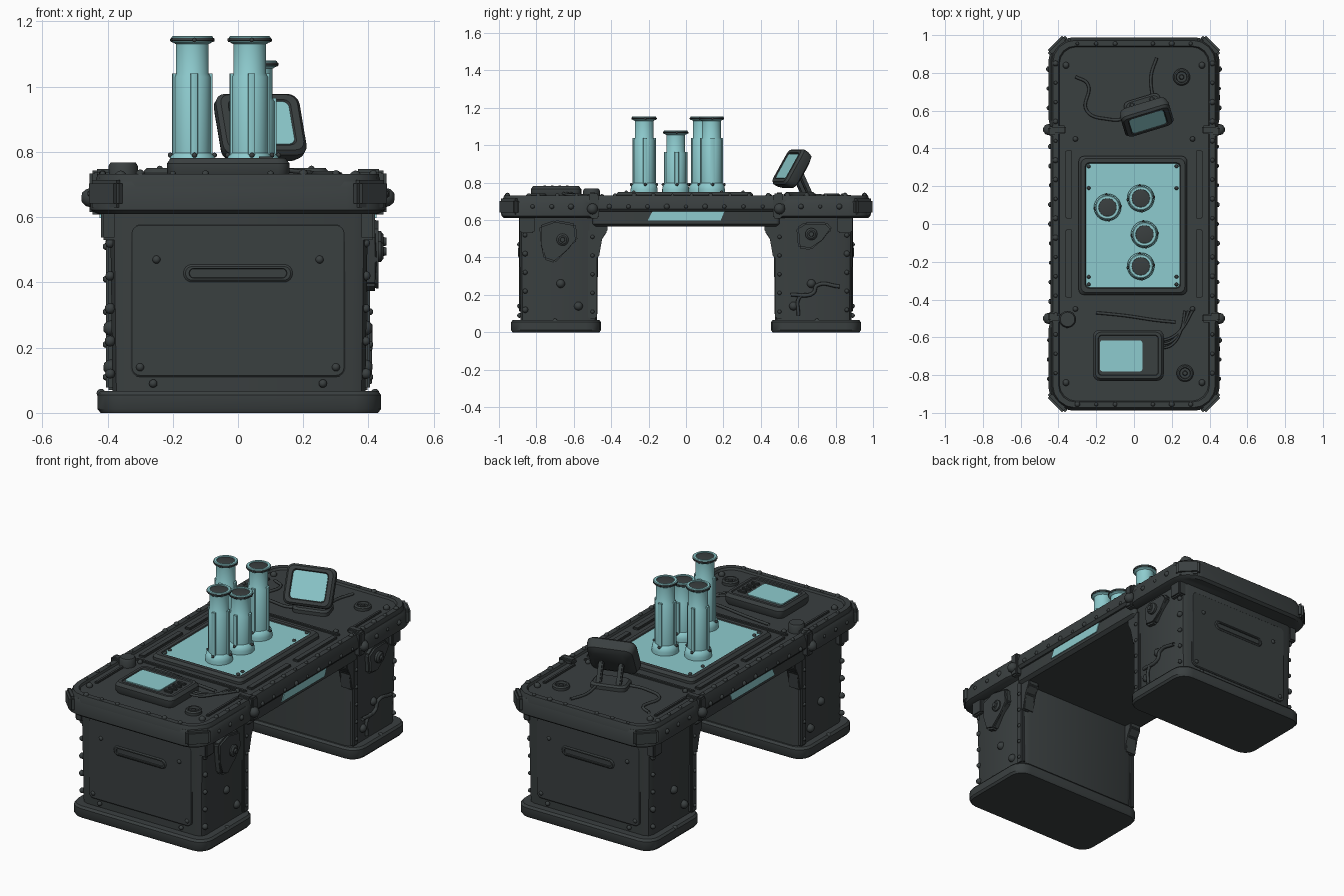
import bpy, bmesh, math, random
from mathutils import Matrix, Vector

random.seed(4)
T, R = Matrix.Translation, Matrix.Rotation


def colour(name, rgb):
    m = bpy.data.materials.new(name)
    m.diffuse_color = (*rgb, 1)
    return m


DARK = colour("dark_gunmetal", (0.042, 0.050, 0.051))
CYAN = colour("pale_cyan", (0.27, 0.60, 0.62))


def finish(bm, name, mat, mx=None):
    bmesh.ops.recalc_face_normals(bm, faces=bm.faces)
    if mx:
        bm.transform(mx)
    me = bpy.data.meshes.new(name)
    bm.to_mesh(me)
    bm.free()
    me.materials.append(mat)
    ob = bpy.data.objects.new(name, me)
    bpy.context.collection.objects.link(ob)
    return ob


def skin(bm, rings):
    for a, b in zip(rings, rings[1:]):
        for i in range(len(a)):
            j = (i + 1) % len(a)
            bm.faces.new((a[i], a[j], b[j], b[i]))
    bm.faces.new(rings[0])
    bm.faces.new(rings[-1])


def loft(name, rings, mat=DARK, mx=None, seg=4):
    """Stack of rounded rectangles (width, depth, corner radius, z)."""
    bm = bmesh.new()
    loops = []
    for w, d, r, z in rings:
        loop = []
        for k, (sx, sy) in enumerate(((1, 1), (-1, 1), (-1, -1), (1, -1))):
            for i in range(seg + 1):
                a = math.pi / 2 * (k + i / seg)
                loop.append(bm.verts.new((sx * (w / 2 - r) + r * math.cos(a),
                                          sy * (d / 2 - r) + r * math.sin(a), z)))
        loops.append(loop)
    skin(bm, loops)
    return finish(bm, name, mat, mx)


def plate(name, pts, x0, x1, mat=DARK, bevel=0.0):
    """Polygon in (y, z) extruded along x."""
    bm = bmesh.new()
    skin(bm, [[bm.verts.new((x, y, z)) for y, z in pts] for x in (x0, x1)])
    if bevel:
        bmesh.ops.bevel(bm, geom=bm.edges[:], offset=bevel, segments=2, affect='EDGES')
    return finish(bm, name, mat)


def box(name, loc, size, bevel=0.008, mx=None):
    bm = bmesh.new()
    bmesh.ops.create_cube(bm, size=1, matrix=Matrix.Diagonal((*size, 1)))
    bmesh.ops.bevel(bm, geom=bm.edges[:], offset=bevel, segments=2, affect='EDGES')
    return finish(bm, name, DARK, T(loc) @ (mx or Matrix()))


def lathe(name, profile, mat, mx, n=32):
    bm = bmesh.new()
    skin(bm, [[bm.verts.new((r * math.cos(i * math.tau / n), r * math.sin(i * math.tau / n), z))
               for i in range(n)] for r, z in profile])
    return finish(bm, name, mat, mx)


def rivets(name, spots):
    bm = bmesh.new()
    for x, y, z, r in spots:
        bmesh.ops.create_icosphere(bm, subdivisions=2, radius=r, matrix=T((x, y, z)))
    return finish(bm, name, DARK)


def cable(name, pts, r=0.008):
    cu = bpy.data.curves.new(name, 'CURVE')
    cu.dimensions, cu.bevel_depth, cu.bevel_resolution = '3D', r, 2
    sp = cu.splines.new('BEZIER')
    sp.bezier_points.add(len(pts) - 1)
    for bp, p in zip(sp.bezier_points, pts):
        bp.co = p
        bp.handle_left_type = bp.handle_right_type = 'AUTO'
    cu.materials.append(DARK)
    bpy.context.collection.objects.link(bpy.data.objects.new(name, cu))


# Table top with raised rim, and apron between the legs
loft("table_top", [(0.86, 1.94, 0.12, 0.645), (0.885, 1.97, 0.13, 0.66), (0.885, 1.97, 0.13, 0.695),
                   (0.86, 1.945, 0.12, 0.732), (0.80, 1.885, 0.09, 0.732), (0.79, 1.875, 0.09, 0.72)])
loft("apron", [(0.80, 1.0, 0.02, 0.565), (0.84, 1.0, 0.02, 0.58), (0.84, 1.0, 0.02, 0.70)])

# Legs, one at each end
HANDLE = [(0.335, 0.055, 0.027, -0.01), (0.335, 0.055, 0.027, 0.008), (0.322, 0.042, 0.02, 0.013),
          (0.30, 0.03, 0.014, 0.013), (0.295, 0.025, 0.012, 0.002)]
for s, end in ((-1, "front"), (1, "back")):
    turn = R(0 if s < 0 else math.pi, 4, 'Z')
    loft(end + "_end_cap", [(0.86, 0.52, 0.10, 0.61), (0.905, 0.55, 0.12, 0.622),
                            (0.905, 0.55, 0.12, 0.69), (0.88, 0.53, 0.11, 0.71)], mx=T((0, s * 0.712, 0)))
    loft(end + "_foot", [(0.85, 0.465, 0.07, 0), (0.87, 0.48, 0.08, 0.012),
                         (0.87, 0.48, 0.08, 0.055), (0.85, 0.46, 0.07, 0.067)], mx=T((0.004, s * 0.695, 0)))
    loft(end + "_leg", [(0.775, 0.41, 0.04, 0.06), (0.79, 0.425, 0.04, 0.62)],
         mx=T((0.003, s * 0.68, 0)), seg=2)
    face = turn @ T((0, -0.886, 0.428)) @ R(math.pi / 2, 4, 'X')
    loft(end + "_leg_handle", HANDLE, mx=face)
    loft(end + "_leg_panel", [(0.66, 0.47, 0.03, -0.01), (0.66, 0.47, 0.03, 0.003), (0.65, 0.46, 0.025, 0.007)],
         mx=turn @ T((0, -0.886, 0.345)) @ R(math.pi / 2, 4, 'X'))
    for sx in (-1, 1):
        side = end + ("_left" if sx < 0 else "_right")
        # Corner brackets, knee gussets and clamps
        box(side + "_corner_bracket", (sx * 0.395, s * 0.85, 0.575), (0.05, 0.08, 0.09))
        box(side + "_leg_edge_bar", (sx * 0.39, s * 0.50, 0.33), (0.03, 0.05, 0.52))
        plate(side + "_gusset", [(s * 0.42, 0.59), (s * 0.42, 0.54), (s * 0.455, 0.50),
                                 (s * 0.465, 0.40), (s * 0.50, 0.40), (s * 0.50, 0.59)],
              sx * 0.33, sx * 0.402, bevel=0.006)
        box(side + "_clamp", (sx * 0.432, s * 0.49, 0.675), (0.045, 0.05, 0.135))
        box(side + "_clamp_top", (sx * 0.40, s * 0.50, 0.732), (0.08, 0.045, 0.03))
        # Angled corner guard on the table edge
        box(side + "_corner_guard", (sx * 0.405, s * 0.945, 0.672), (0.13, 0.04, 0.085), 0.012,
            R(-sx * s * math.pi / 4, 4, 'Z'))

# Glowing side windows in the apron
for sx, side in ((-1, "left"), (1, "right")):
    plate(side + "_window", [(-0.205, 0.597), (0.185, 0.597), (0.205, 0.645), (-0.18, 0.645)],
          sx * 0.418, sx * 0.425, CYAN)

# Central display in its bezel
mid = T((-0.006, -0.008, 0))
loft("display_bezel", [(0.575, 0.735, 0.03, 0.71), (0.575, 0.735, 0.03, 0.735), (0.55, 0.71, 0.03, 0.75),
                       (0.505, 0.665, 0.02, 0.75), (0.497, 0.657, 0.02, 0.742)], mx=mid)
loft("display_screen", [(0.495, 0.655, 0.02, 0.74), (0.495, 0.655, 0.02, 0.746)], CYAN, mid)
rivets("display_corner_studs", [(x, y, 0.748, 0.01) for x in (-0.24, 0.225) for y in (-0.32, -0.28, 0.19, 0.305)])

# Open tubes with ribs, rim ring and small studs
for n, (x, y, h) in enumerate(((-0.14, 0.088, 1.155), (0.036, 0.136, 1.155),
                               (0.056, -0.055, 1.08), (0.036, -0.224, 1.155)), 1):
    at = T((x, y, 0))
    rib = h - 0.115
    lathe(f"tube_{n}", [(0.072, 0.742), (0.072, 0.765), (0.068, 0.785), (0.056, 0.797), (0.056, rib - 0.01),
                        (0.05, rib), (0.05, h - 0.025), (0.062, h - 0.018), (0.064, h - 0.003), (0.06, h),
                        (0.048, h), (0.043, h - 0.02), (0.043, 0.78)], CYAN, at)
    lathe(f"tube_{n}_rim_ring", [(0.06, h - 0.017), (0.0655, h - 0.013), (0.0655, h - 0.006), (0.06, h - 0.004)],
          DARK, at)
    studs = []
    for k in range(4):
        a = k * math.pi / 2 + 0.1
        c, s = math.cos(a), math.sin(a)
        spin = at @ R(a, 4, 'Z')
        loft(f"tube_{n}_rib_{k + 1}", [(0.012, 0.022, 0.004, 0.79), (0.012, 0.022, 0.004, rib)], CYAN,
             spin @ T((0.056, 0, 0)), 2)
        studs += [(x + 0.068 * c, y + 0.068 * s, 0.79, 0.008), (x + 0.062 * c, y + 0.062 * s, h - 0.012, 0.007)]
    rivets(f"tube_{n}_studs", studs)

# Tablet with screen and buttons
tab = T((-0.03, -0.695, 0))
loft("tablet_body", [(0.35, 0.25, 0.03, 0.715), (0.375, 0.27, 0.035, 0.735), (0.375, 0.27, 0.035, 0.765),
                     (0.35, 0.245, 0.03, 0.782), (0.32, 0.215, 0.02, 0.782), (0.315, 0.21, 0.02, 0.776)], mx=tab)
loft("tablet_screen", [(0.225, 0.165, 0.015, 0.775), (0.225, 0.165, 0.015, 0.782)], CYAN, T((-0.068, -0.698, 0)))
for i in range(4):
    box(f"tablet_button_{i + 1}", (0.085, -0.635 - 0.04 * i, 0.778), (0.05, 0.022, 0.016), 0.004)

# Tilted monitor on a small stand
swivel = T((0.065, 0.57, 0)) @ R(math.radians(17), 4, 'Z')
tilt = swivel @ T((0, 0, 0.872)) @ R(math.radians(60), 4, 'X')
loft("monitor_case", [(0.20, 0.15, 0.03, -0.040), (0.25, 0.20, 0.035, -0.028), (0.268, 0.216, 0.035, 0.0),
                      (0.268, 0.216, 0.035, 0.025), (0.245, 0.195, 0.03, 0.038), (0.20, 0.16, 0.02, 0.038),
                      (0.192, 0.152, 0.02, 0.031)], mx=tilt)
loft("monitor_screen", [(0.19, 0.15, 0.02, 0.029), (0.19, 0.15, 0.02, 0.035)], CYAN, tilt)
loft("monitor_foot", [(0.20, 0.13, 0.03, 0.715), (0.20, 0.13, 0.03, 0.74), (0.18, 0.11, 0.03, 0.75)],
     mx=swivel @ T((0, 0.04, 0)))
for i, x in enumerate((-0.055, 0.055), 1):
    box(f"monitor_arm_{i}", (0, 0, 0), (0.028, 0.028, 0.13), 0.006)
    bpy.context.collection.objects[f"monitor_arm_{i}"].matrix_world = \
        swivel @ T((x, 0.055, 0.79)) @ R(math.radians(25), 4, 'X')

# Round dials and knob on the top
lathe("round_knob", [(0.045, 0.715), (0.045, 0.757), (0.038, 0.768)], DARK, T((-0.352, -0.505, 0)))
for name, x, y in (("back_dial", 0.252, 0.778), ("front_dial", 0.27, -0.79)):
    lathe(name, [(0.045, 0.715), (0.045, 0.735), (0.038, 0.742), (0.03, 0.742), (0.027, 0.73),
                 (0.014, 0.73), (0.010, 0.738)], DARK, T((x, y, 0)))

# Cables and raised seams on the top
for i in range(3):
    cable(f"tablet_cable_{i + 1}", [(0.14, -0.66 + 0.02 * i, 0.745), (0.20, -0.64 + 0.02 * i, 0.738),
                                    (0.25, -0.56, 0.732), (0.27 + 0.02 * i, -0.46, 0.726)], 0.007)
cable("left_cable", [(-0.20, -0.47, 0.727), (-0.05, -0.485, 0.727), (0.12, -0.51, 0.727), (0.22, -0.52, 0.727)])
cable("monitor_cable", [(0.02, 0.62, 0.74), (-0.05, 0.56, 0.727), (-0.14, 0.555, 0.727),
                        (-0.25, 0.60, 0.727), (-0.245, 0.74, 0.727), (-0.31, 0.78, 0.727)])
cable("back_cable", [(0.10, 0.66, 0.735), (0.09, 0.78, 0.727), (0.12, 0.88, 0.727)])
for s, end in ((-1, "front"), (1, "back")):
    box(end + "_top_seam", (0, s * 0.425, 0.722), (0.70, 0.02, 0.014), 0.004)
    for sx, side in ((-1, "left"), (1, "right")):
        box(f"{end}_{side}_top_strip", (sx * 0.355, s * 0.65, 0.722), (0.02, 0.28, 0.014), 0.004)
        box(f"{end}_{side}_display_rail", (sx * 0.345, s * 0.21, 0.724), (0.035, 0.36, 0.016), 0.004)

# Armoured plates and pipes on the right side of the legs
plate("front_right_side_plate", [(-0.785, 0.57), (-0.70, 0.60), (-0.59, 0.58), (-0.58, 0.49), (-0.64, 0.45),
                                 (-0.70, 0.37), (-0.76, 0.39), (-0.775, 0.47)], 0.38, 0.43, bevel=0.01)
plate("back_right_side_plate", [(0.59, 0.56), (0.64, 0.59), (0.75, 0.59), (0.785, 0.55), (0.72, 0.50),
                                (0.67, 0.44), (0.60, 0.45)], 0.38, 0.425, bevel=0.01)
for name, y, z in (("front_side_bolt", -0.66, 0.495), ("back_side_bolt", 0.67, 0.525)):
    lathe(name, [(0.032, 0.42), (0.032, 0.438), (0.022, 0.446), (0.014, 0.446), (0.012, 0.455)], DARK,
          T((0, y, z)) @ R(math.pi / 2, 4, 'Y'))
cable("side_pipe_upper", [(0.402, 0.56, 0.20), (0.402, 0.68, 0.21), (0.402, 0.70, 0.25), (0.402, 0.82, 0.245)], 0.01)
cable("side_pipe_lower", [(0.402, 0.60, 0.09), (0.402, 0.61, 0.19), (0.402, 0.67, 0.20)], 0.009)

# Rivets along table edges, rim and legs
edge, rim, legs = [], [], []
for sx in (-1, 1):
    for i in range(17):
        y = -0.82 + i * 0.1025
        edge.append((sx * (0.45 if abs(y) > 0.44 else 0.44), y, 0.672, random.uniform(0.010, 0.016)))
        rim.append((sx * 0.415, y + 0.03, 0.732, random.uniform(0.009, 0.016)))
    for s in (-1, 1):
        edge.append((sx * 0.452, s * 0.5, 0.66, 0.03))
        rim += [(sx * (0.1 + 0.1 * i), s * 0.955, 0.732, random.uniform(0.008, 0.015)) for i in range(3)]
        rim += [(sx * 0.36, s * 0.84, 0.725, 0.018), (sx * 0.31, s * 0.45, 0.725, 0.014)]
        for i in range(5):
            z = 0.12 + 0.1 * i
            legs += [(sx * 0.392, s * 0.86, z, random.uniform(0.012, 0.018)),
                     (sx * 0.404, s * 0.50, z - 0.01, 0.011)]
        legs += [(sx * 0.39, s * 0.67, 0.26, 0.024), (sx * 0.39, s * 0.575, 0.14, 0.024),
                 (sx * 0.42, s * 0.70, 0.06, 0.014), (sx * 0.30, s * 0.89, 0.14, 0.013),
                 (sx * 0.25, s * 0.89, 0.47, 0.013), (sx * 0.26, s * 0.89, 0.09, 0.013)]
rivets("table_edge_rivets", edge)
rivets("table_rim_rivets", rim)
rivets("leg_rivets", legs)

# Smooth shading with sharp creases kept
bpy.ops.object.select_all(action='DESELECT')
for ob in bpy.data.objects:
    if ob.type == 'MESH':
        ob.select_set(True)
        bpy.context.view_layer.objects.active = ob
bpy.ops.object.shade_smooth_by_angle(angle=math.radians(35))
